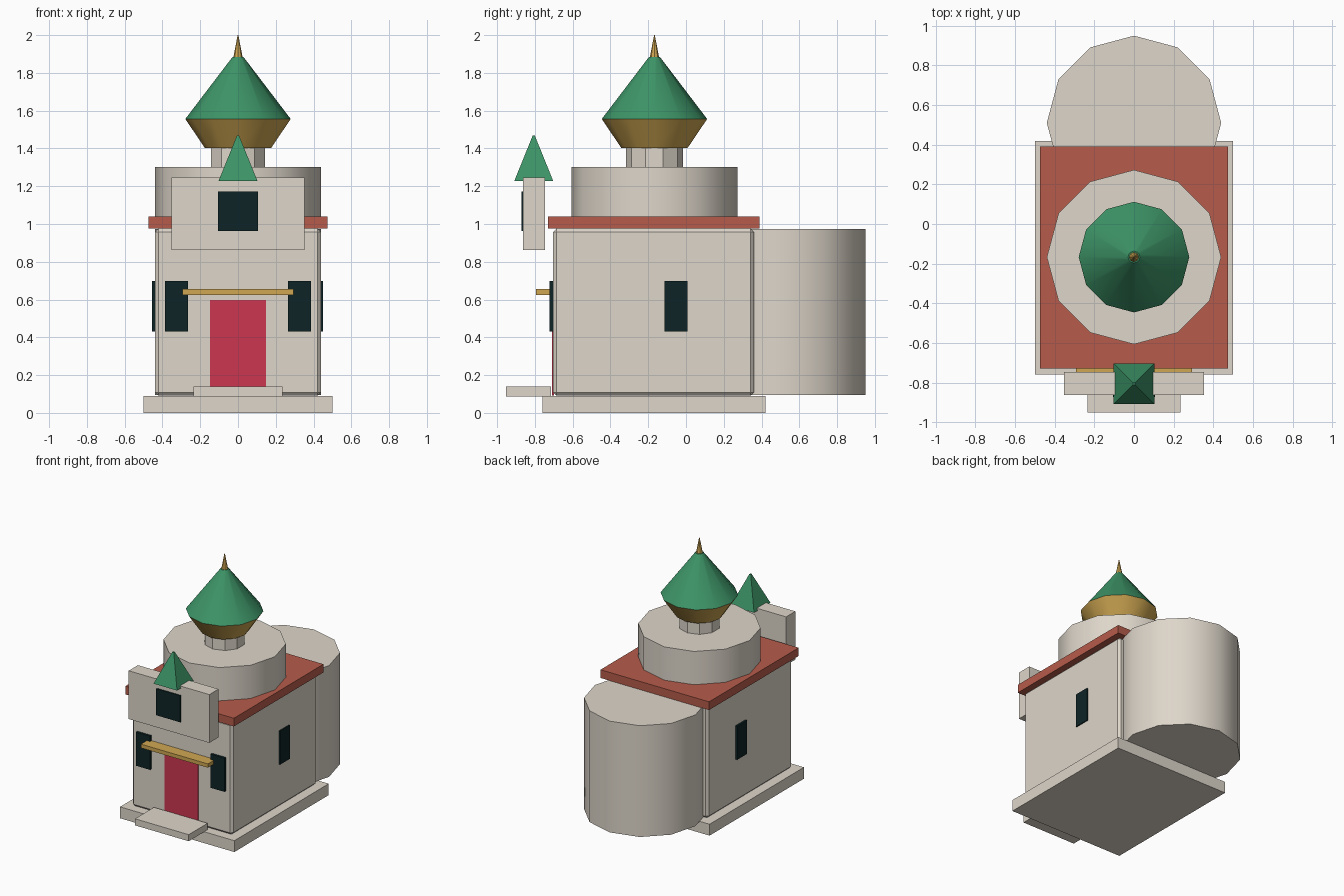
import bpy, bmesh, math

if "Cube" in bpy.data.objects:
    bpy.data.objects.remove(bpy.data.objects["Cube"])


def material(name, r, g, b):
    """Flat colour from 0-255 sRGB values."""
    lin = [(c / 255 / 12.92) if c < 10.3 else ((c / 255 + 0.055) / 1.055) ** 2.4 for c in (r, g, b)]
    m = bpy.data.materials.new(name)
    m.diffuse_color = (*lin, 1)
    m.use_nodes = True
    m.node_tree.nodes["Principled BSDF"].inputs["Base Color"].default_value = m.diffuse_color
    return m


STONE = material("stone", 222, 214, 202)
ROOF = material("roof_red", 182, 92, 75)
GREEN = material("dome_green", 61, 148, 103)
GOLD = material("gold", 207, 167, 82)
DOOR = material("door_red", 204, 55, 80)
GLASS = material("dark_glass", 13, 36, 38)


def finish(name, bm, mats, smooth=False):
    bmesh.ops.recalc_face_normals(bm, faces=bm.faces)
    me = bpy.data.meshes.new(name)
    bm.to_mesh(me)
    bm.free()
    for m in mats:
        me.materials.append(m)
    if smooth:
        me.shade_smooth()
        me.set_sharp_from_angle(angle=math.radians(35))
    ob = bpy.data.objects.new(name, me)
    bpy.context.collection.objects.link(ob)
    return ob


def box(name, x, y, z, mat, bevel=0):
    """Box from (min, max) ranges, optionally with chamfered edges."""
    bm = bmesh.new()
    bmesh.ops.create_cube(bm, size=1)
    for v in bm.verts:
        v.co = [r[0] if c < 0 else r[1] for c, r in zip(v.co, (x, y, z))]
    if bevel:
        bmesh.ops.bevel(bm, geom=bm.edges[:], offset=bevel, segments=1, affect='EDGES')
    return finish(name, bm, [mat])


def lathe(name, profile, sides, y, mats, phase=90, smooth=True, split=None):
    """Capped turned shape from (radius, z) points; faces above split take mats[1]."""
    bm = bmesh.new()
    rings = []
    for r, z in profile:
        angles = [math.radians(phase) + 2 * math.pi * i / sides for i in range(sides)]
        rings.append([bm.verts.new((r * math.cos(a), y + r * math.sin(a), z)) for a in angles])
    for lo, hi in zip(rings, rings[1:]):
        for i in range(sides):
            j = (i + 1) % sides
            bm.faces.new((lo[i], lo[j], hi[j], hi[i]))
    bm.faces.new(rings[0][::-1])
    bm.faces.new(rings[-1])
    if split is not None:
        for f in bm.faces:
            f.material_index = int(f.calc_center_median().z > split)
    return finish(name, bm, mats, smooth)


CY = -0.167  # centre of the nave along y

# Base, steps, nave and roof
box("plinth", (-0.5, 0.5), (-0.76, 0.42), (0, 0.09), STONE)
box("front_step", (-0.235, 0.235), (-0.952, -0.715), (0.088, 0.14), STONE)
box("nave", (-0.44, 0.44), (-0.703, 0.36), (0.091, 0.975), STONE, bevel=0.018)
box("roof_slab", (-0.475, 0.475), (-0.73, 0.39), (0.975, 1.04), ROOF)

# Rounded apse at the back
lathe("apse", [(0.44, 0.094), (0.44, 0.974)], 12, 0.51, [STONE])

# Drum, neck, onion dome and finial
lathe("drum", [(0.44, 1.04), (0.44, 1.303)], 12, CY, [STONE])
lathe("neck", [(0.15, 1.30), (0.15, 1.405)], 10, CY, [STONE], smooth=True)
lathe("onion_dome", [(0.175, 1.402), (0.279, 1.556), (0.03, 1.883)], 12, CY,
      [GOLD, GREEN], split=1.556)
lathe("finial", [(0.025, 1.88), (0.002, 2.0)], 8, CY, [GOLD])

# Bell gable with its small spire
box("bell_gable", (-0.353, 0.353), (-0.862, -0.747), (0.863, 1.245), STONE)
box("gable_window", (-0.105, 0.105), (-0.872, -0.861), (0.963, 1.173), GLASS)
lathe("gable_spire", [(0.103 * math.sqrt(2), 1.228), (0.008, 1.468)], 4, -0.806,
      [GREEN], phase=45, smooth=False)

# Door and canopy
box("door", (-0.147, 0.147), (-0.709, -0.70), (0.092, 0.597), DOOR)
box("door_canopy", (-0.293, 0.293), (-0.795, -0.702), (0.625, 0.655), GOLD)

# Windows on the front and both sides
for side, label in ((-1, "left"), (1, "right")):
    fx = sorted((side * 0.264, side * 0.386))
    box(f"front_window_{label}", fx, (-0.722, -0.70), (0.431, 0.697), GLASS)
    sx = sorted((side * 0.435, side * (0.455 if side < 0 else 0.449)))
    box(f"side_window_{label}", sx, (-0.113, 0.009), (0.431, 0.697), GLASS)
